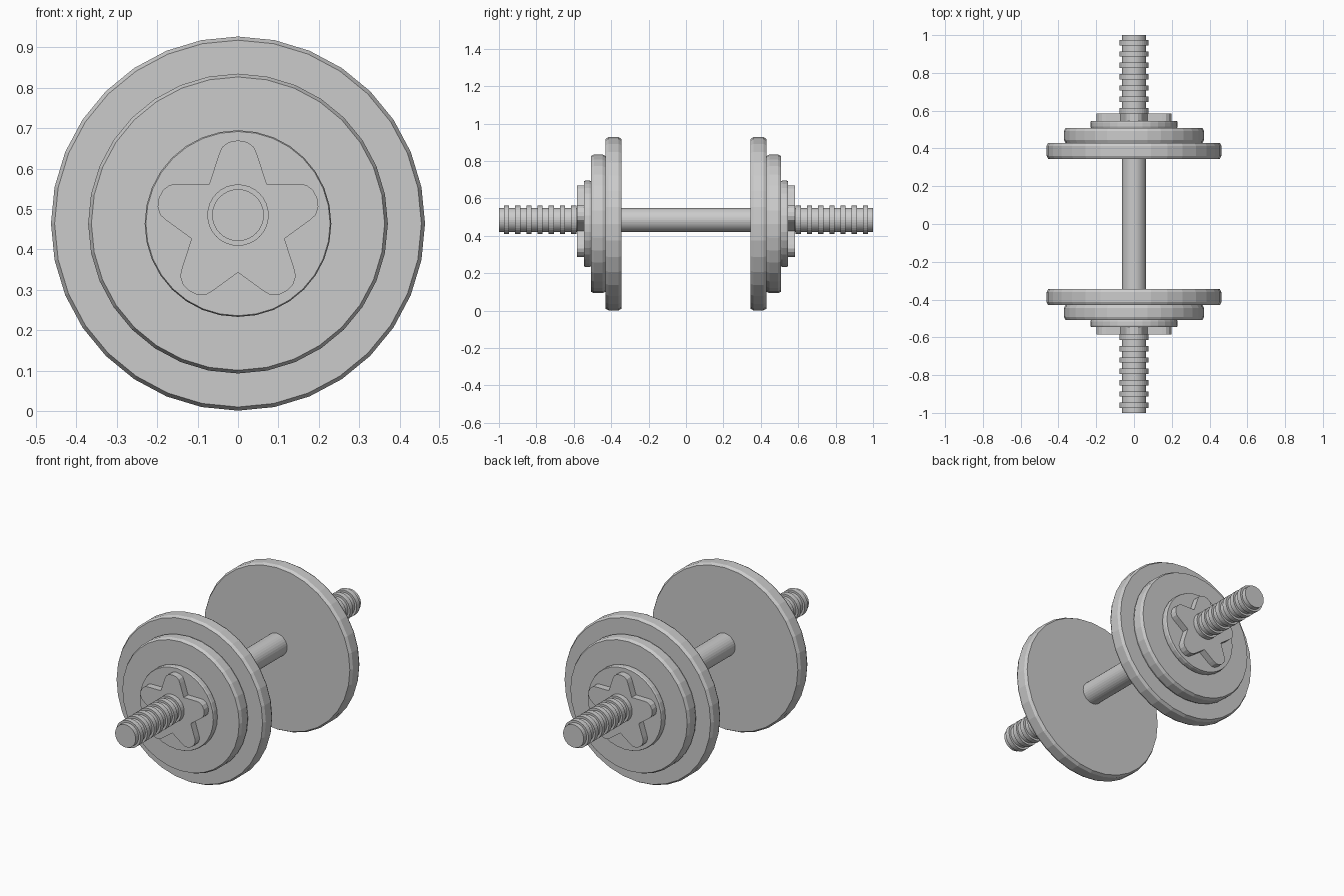
import bpy, bmesh
from math import sin, cos, pi

if "Cube" in bpy.data.objects:
    bpy.data.objects.remove(bpy.data.objects["Cube"])

SIDES = 32
PLATE_Z = 0.464   # plates hang slightly lower than the bar
BAR_Z = 0.485


def finish(name, bm, mirrored):
    bmesh.ops.recalc_face_normals(bm, faces=bm.faces)
    mesh = bpy.data.meshes.new(name)
    bm.to_mesh(mesh)
    bm.free()
    ob = bpy.data.objects.new(name, mesh)
    bpy.context.collection.objects.link(ob)
    if mirrored:
        mod = ob.modifiers.new("Mirror", 'MIRROR')
        mod.use_axis = (False, True, False)
        mod.use_mirror_merge = False
    return ob


def lathe(name, profile, z, mirrored=True):
    """Turn (y, radius) points around the y axis and cap both ends."""
    bm = bmesh.new()
    rings = []
    for y, r in profile:
        rings.append([bm.verts.new((r * sin(2 * pi * i / SIDES), y,
                                    z + r * cos(2 * pi * i / SIDES)))
                      for i in range(SIDES)])
    for a, b in zip(rings, rings[1:]):
        for i in range(SIDES):
            j = (i + 1) % SIDES
            bm.faces.new((a[i], a[j], b[j], b[i]))
    bm.faces.new(rings[0])
    bm.faces.new(rings[-1])
    return finish(name, bm, mirrored)


def plate(name, y0, y1, r, inset, depth):
    lathe(name, [(y0, r - inset), (y0 + depth, r),
                 (y1 - depth, r), (y1, r - inset)], PLATE_Z)


# Weight plates with chamfered rims
plate("large_plate", -0.430, -0.345, 0.463, 0.009, 0.016)
plate("medium_plate", -0.508, -0.430, 0.371, 0.008, 0.016)
plate("small_plate", -0.545, -0.508, 0.231, 0.003, 0.008)

# Star-shaped locking nut: one arm outline (along, across) repeated five times
arm = [(0.172, -0.047), (0.190, -0.039), (0.202, -0.022), (0.206, 0.0),
       (0.202, 0.022), (0.190, 0.039), (0.172, 0.047)]
bm = bmesh.new()
outline = []
for k in range(5):
    a = 2 * pi * k / 5
    n = a + pi / 5
    for u, v in arm:
        outline.append((u * sin(a) + v * cos(a), u * cos(a) - v * sin(a)))
    outline.append((0.121 * sin(n), 0.121 * cos(n)))
face = bm.faces.new([bm.verts.new((x, -0.584, PLATE_Z + z)) for x, z in outline])
ext = bmesh.ops.extrude_face_region(bm, geom=[face], use_keep_orig=True)
bmesh.ops.translate(bm, vec=(0, 0.039, 0),
                    verts=[g for g in ext["geom"] if isinstance(g, bmesh.types.BMVert)])
finish("star_nut", bm, True)

# Bar with raised thread rings at both ends
R, T, W = 0.064, 0.076, 0.014
half = [(-1.0, R)]
for i in range(7):
    c = -0.96 + 0.06 * i
    half += [(c - W, R), (c - W, T), (c + W, T), (c + W, R)]
lathe("threaded_bar", half + [(-y, r) for y, r in reversed(half)], BAR_Z, False)
